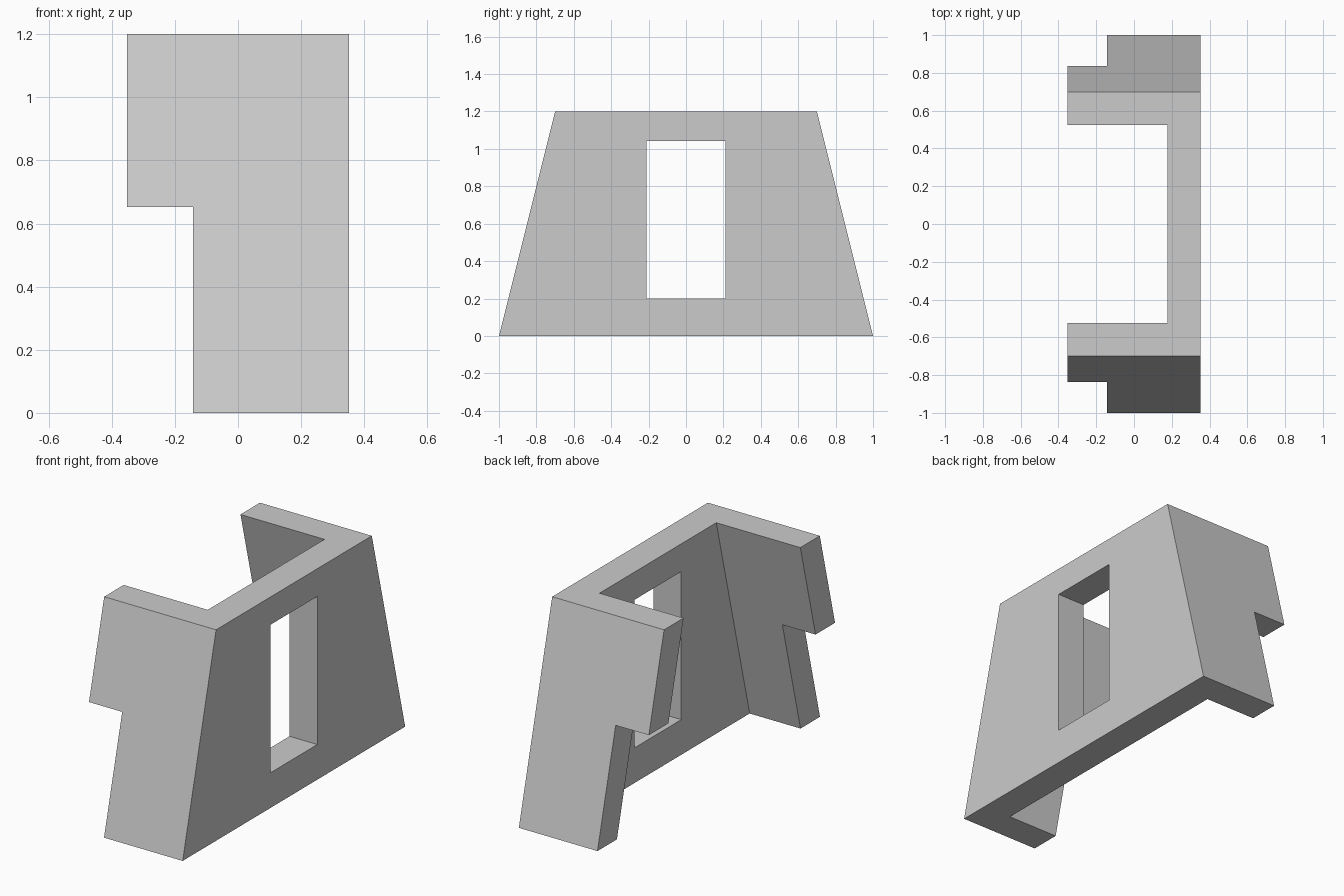
import bpy
import bmesh

cube = bpy.data.objects.get("Cube")
if cube:
    bpy.data.objects.remove(cube, do_unlink=True)

HALF_X, HEIGHT = 0.352, 1.2
BASE, TOP = 1.0, 0.7       # half lengths along y at floor and top
WALL = 0.175               # wall thickness
SLOPE = (BASE - TOP) / HEIGHT


def prism(name, x0, x1, z0, z1, y_at):
    """Block spanning x0..x1 whose half length in y follows y_at(z)."""
    bm = bmesh.new()
    outline = [(-y_at(z0), z0), (y_at(z0), z0), (y_at(z1), z1), (-y_at(z1), z1)]
    face = bm.faces.new([bm.verts.new((x0, y, z)) for y, z in outline])
    extruded = bmesh.ops.extrude_face_region(bm, geom=[face])["geom"]
    moved = [v for v in extruded if isinstance(v, bmesh.types.BMVert)]
    bmesh.ops.translate(bm, verts=moved, vec=(x1 - x0, 0, 0))
    bmesh.ops.recalc_face_normals(bm, faces=bm.faces)
    mesh = bpy.data.meshes.new(name)
    bm.to_mesh(mesh)
    bm.free()
    obj = bpy.data.objects.new(name, mesh)
    bpy.context.collection.objects.link(obj)
    return obj


def cut(target, cutter):
    """Subtract a hidden cutter from the target."""
    cutter.hide_render = True
    cutter.hide_set(True)
    cutter.display_type = 'WIRE'
    mod = target.modifiers.new(cutter.name, 'BOOLEAN')
    mod.operation = 'DIFFERENCE'
    mod.solver = 'EXACT'
    mod.object = cutter
    bpy.context.view_layer.objects.active = target
    bpy.ops.object.modifier_apply(modifier=mod.name)
    bpy.data.objects.remove(cutter, do_unlink=True)


# Tapered block that becomes the wall and its two leaning side wings
wall = prism("wall_with_wings", -HALF_X, HALF_X, 0, HEIGHT,
             lambda z: BASE - SLOPE * z)

# Hollow between the wings, open at the back, top and bottom
cut(wall, prism("hollow_cutter", -1, HALF_X - WALL, -0.2, HEIGHT + 0.2,
                lambda z: BASE - WALL - SLOPE * z))

# Step under the free edge of both wings
cut(wall, prism("step_cutter", -1, -0.143, -0.2, 0.653, lambda z: 1.5))

# Tall window through the wall
cut(wall, prism("window_cutter", 0, 1, 0.2, 1.042, lambda z: 0.21))

# Plain grey finish
grey = bpy.data.materials.new("plain_grey")
grey.use_nodes = True
colour = (0.6, 0.6, 0.6, 1)
grey.diffuse_color = colour
grey.node_tree.nodes["Principled BSDF"].inputs["Base Color"].default_value = colour
wall.data.materials.clear()
wall.data.materials.append(grey)
for poly in wall.data.polygons:
    poly.material_index = 0
    poly.use_smooth = False
